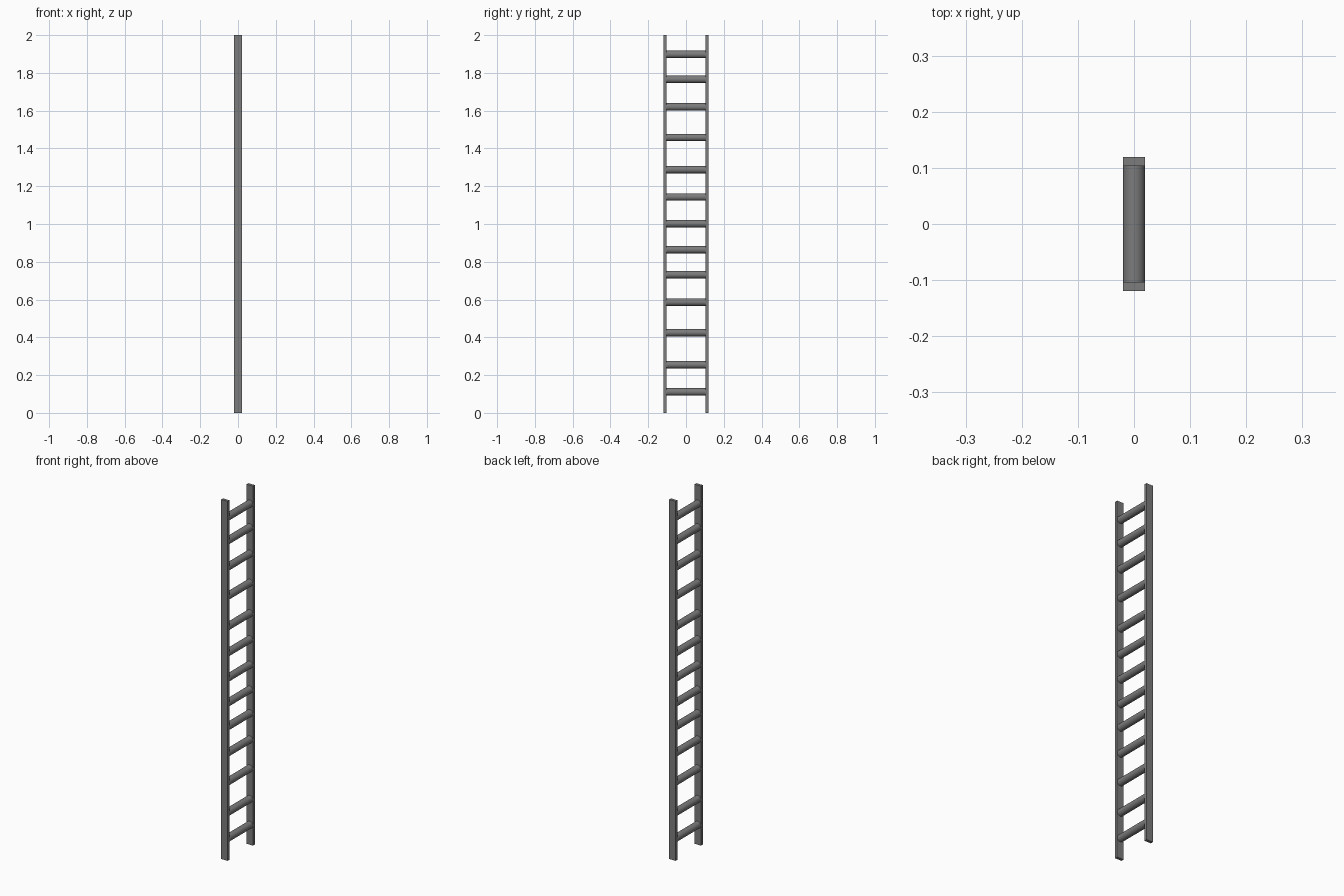
import bpy, math

if "Cube" in bpy.data.objects:
    bpy.data.objects.remove(bpy.data.objects["Cube"])

# One dark grey for the whole ladder
grey = bpy.data.materials.new("dark_grey")
grey.diffuse_color = (0.2, 0.2, 0.2, 1)
grey.use_nodes = True
grey.node_tree.nodes["Principled BSDF"].inputs["Base Color"].default_value = grey.diffuse_color

HALF_DEPTH = 0.02      # rail half size along x, also the rung radius
OUTER, INNER = 0.119, 0.103

# Two flat side rails
for name, side in (("rail_front", -1), ("rail_back", 1)):
    bpy.ops.mesh.primitive_cube_add(size=1, location=(0, side * (OUTER + INNER) / 2, 1))
    rail = bpy.context.object
    rail.name = name
    rail.scale = (2 * HALF_DEPTH, OUTER - INNER, 2)
    bpy.ops.object.transform_apply(location=False, rotation=False, scale=True)
    rail.data.materials.append(grey)

# Unevenly spaced round rungs, ends sunk into the rails
heights = [0.111, 0.255, 0.425, 0.586, 0.732, 0.864, 1.002,
           1.143, 1.288, 1.458, 1.62, 1.766, 1.898]
for i, z in enumerate(heights):
    bpy.ops.mesh.primitive_cylinder_add(vertices=32, radius=HALF_DEPTH - 0.0003,
                                        depth=2 * INNER + 0.008, location=(0, 0, z),
                                        rotation=(math.pi / 2, 0, 0))
    rung = bpy.context.object
    rung.name = f"rung_{i + 1}"
    rung.data.materials.append(grey)
    bpy.ops.object.shade_smooth_by_angle(angle=math.radians(40))
